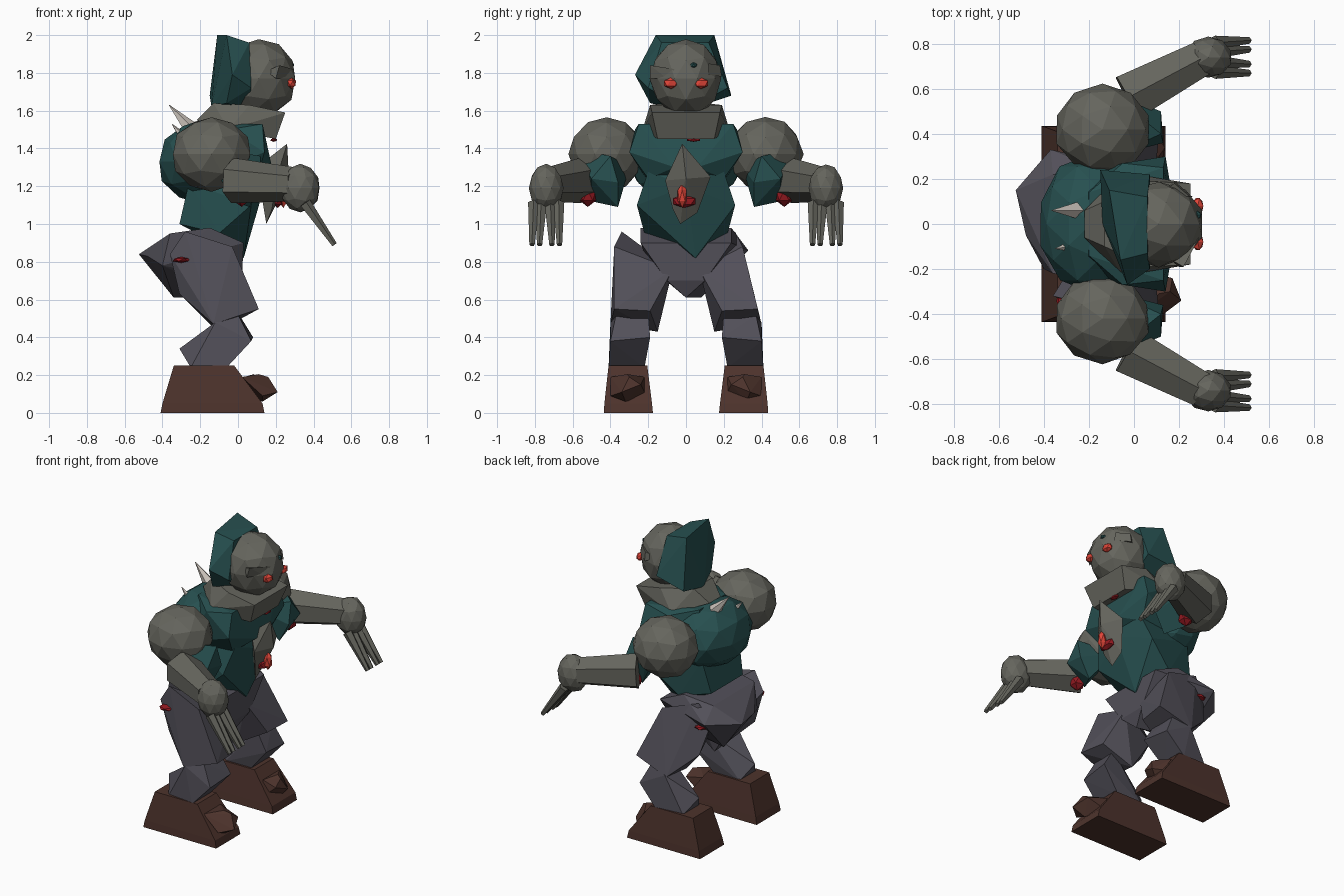
import bpy, bmesh, random
from mathutils import Vector

random.seed(4)

def material(name, r, g, b):
    m = bpy.data.materials.new(name)
    m.diffuse_color = (r, g, b, 1)
    return m

SKIN = material("skin", 0.13, 0.13, 0.11)
TEAL = material("teal_cloth", 0.02, 0.08, 0.08)
SLATE = material("slate_cloth", 0.085, 0.08, 0.1)
BROWN = material("brown_leather", 0.075, 0.033, 0.025)
RED = material("red", 0.75, 0.06, 0.04)
FLESH = material("dark_red", 0.3, 0.01, 0.015)
BONE = material("bone", 0.6, 0.55, 0.5)

def finish(name, bm, mat):
    bmesh.ops.recalc_face_normals(bm, faces=bm.faces)
    me = bpy.data.meshes.new(name)
    bm.to_mesh(me)
    bm.free()
    ob = bpy.data.objects.new(name, me)
    me.materials.append(mat)
    bpy.context.collection.objects.link(ob)
    return ob

def hull(name, pts, mat):
    """Faceted convex lump through the given points."""
    bm = bmesh.new()
    vs = [bm.verts.new(p) for p in pts]
    out = bmesh.ops.convex_hull(bm, input=vs)
    junk = {g for g in out["geom_interior"] + out["geom_unused"] if isinstance(g, bmesh.types.BMVert)}
    bmesh.ops.delete(bm, geom=list(junk), context='VERTS')
    return finish(name, bm, mat)

def ball(name, c, r, mat, sub=1, jitter=0.0):
    """Ellipsoid; jitter moves its points for a rough, chiselled look."""
    bm = bmesh.new()
    bmesh.ops.create_icosphere(bm, subdivisions=sub, radius=1)
    for v in bm.verts:
        v.co = v.co * (1 + random.uniform(-jitter, jitter))
        v.co = Vector(c) + Vector(a * b for a, b in zip(v.co, r))
    return finish(name, bm, mat)

def limb(name, a, b, ra, rb, mat, n=6):
    """Tapered n-sided bar from a to b."""
    a, b = Vector(a), Vector(b)
    d = b - a
    bm = bmesh.new()
    bmesh.ops.create_cone(bm, cap_ends=True, segments=n, radius1=ra, radius2=rb, depth=d.length)
    rot = d.to_track_quat('Z', 'Y')
    for v in bm.verts:
        v.co = (a + b) / 2 + rot @ v.co
    return finish(name, bm, mat)

def both(*pts):
    """Mirror points across y = 0."""
    return [(x, s * y, z) for x, y, z in pts for s in (-1, 1)]

# Head, lopsided hood and jaw collar
ball("head", (0.11, 0, 1.77), (0.2, 0.19, 0.21), SKIN, 2, 0.02)
hull("hood", [(-0.06, -0.16, 2), (-0.11, 0.15, 2), (-0.15, 0.24, 1.68), (-0.14, 0.0, 1.62),
              (-0.06, -0.19, 1.64), (-0.03, -0.27, 1.79), (0.06, 0.12, 1.96), (0.06, -0.13, 1.96),
              (0.07, 0.22, 1.72), (0.07, -0.2, 1.72), (0.05, 0, 1.6)], TEAL)
hull("jaw_collar", both((0.25, 0.18, 1.59), (0.2, 0.15, 1.45), (0.06, 0.19, 1.63), (-0.13, 0.1, 1.64),
                        (-0.22, 0.06, 1.55), (-0.05, 0.23, 1.5)), SKIN)
hull("brow_right", [(0.22, -0.19, 1.84), (0.29, -0.06, 1.82), (0.26, -0.1, 1.77),
                    (0.2, -0.19, 1.77), (0.15, -0.15, 1.81)], SKIN)
hull("brow_left", [(0.18, 0.18, 1.84), (0.25, 0.12, 1.85), (0.26, 0.12, 1.79), (0.18, 0.19, 1.78),
                   (0.12, 0.14, 1.8)], SKIN)
ball("forehead_stud", (0.28, 0.04, 1.84), (0.02, 0.02, 0.016), TEAL)
ball("mouth_wound", (0.19, 0.04, 1.445), (0.02, 0.04, 0.01), FLESH)
for s in (-1, 1):
    ball("eye", (0.283, s * 0.08, 1.745), (0.028, 0.042, 0.03), RED)

# Torso: rounded back, chest and tapering waist
ball("back_hump", (-0.19, 0, 1.33), (0.235, 0.31, 0.225), TEAL, 2, 0.02)
hull("chest", both((0.13, 0.25, 1.53), (0.14, 0.3, 1.38), (0.1, 0.2, 1.24), (-0.2, 0.14, 1.53),
                   (-0.05, 0.27, 1.5), (-0.25, 0.2, 1.22), (0.18, 0.06, 1.3)), TEAL)
hull("waist", both((-0.31, 0.17, 1.0), (0.07, 0.26, 1.1), (-0.26, 0.2, 1.22), (0.12, 0.2, 1.28),
                   (-0.1, 0.22, 0.95)) + [(0.03, 0.05, 0.82), (0.14, 0, 1.2)], TEAL)
hull("breast_plate", [(0.26, -0.02, 1.425), (0.2, 0.13, 1.25), (0.2, -0.11, 1.23), (0.15, -0.03, 1.0),
                      (0.15, 0.06, 1.06), (0.27, 0, 1.24), (0.1, 0, 1.3), (0.18, -0.07, 1.08)], SKIN)
ball("chest_gem", (0.24, -0.02, 1.15), (0.03, 0.028, 0.065), RED)
ball("chest_wound", (0.21, -0.01, 1.12), (0.03, 0.07, 0.035), FLESH)
limb("back_spike_large", (-0.23, 0.06, 1.48), (-0.365, 0.06, 1.63), 0.05, 0.002, BONE, 5)
limb("back_spike_small", (-0.29, -0.1, 1.46), (-0.35, -0.11, 1.53), 0.025, 0.001, BONE, 5)

# Trouser seat
hull("trouser_seat", both((0.03, 0.24, 0.9), (-0.15, 0.24, 0.98), (-0.36, 0.22, 0.95), (0.02, 0.1, 0.7),
                          (-0.4, 0.2, 0.78))
     + [(-0.02, 0, 0.61), (-0.525, 0.15, 0.84), (-0.48, -0.05, 0.83), (-0.34, 0.08, 0.61),
        (-0.37, 0.33, 0.86)], SLATE)

for s in (-1, 1):
    # Arm: shoulder, sleeve, raw elbow, forearm, fist and claws
    ball("shoulder", (-0.14, s * 0.42, 1.37), (0.212, 0.2, 0.198), SKIN, 2, 0.02)
    hull("sleeve", [(x, s * y, z) for x, y, z in (
        (0.12, 0.4, 1.36), (0.12, 0.5, 1.24), (0.06, 0.36, 1.09), (-0.02, 0.5, 1.12), (-0.1, 0.3, 1.3),
        (-0.1, 0.54, 1.25), (0.13, 0.36, 1.22), (-0.13, 0.6, 1.4))], TEAL)
    ball("elbow_wound", (0.02, s * 0.52, 1.15), (0.05, 0.05, 0.06), FLESH)
    limb("forearm", (-0.03, s * 0.56, 1.23), (0.3, s * 0.735, 1.21), 0.12, 0.09, SKIN)
    ball("fist", (0.33, s * 0.74, 1.19), (0.105, 0.092, 0.127), SKIN, 2, 0.02)
    for y, out in ((0.675, 0.67), (0.72, 0.71), (0.765, 0.775), (0.805, 0.815)):
        limb("claw", (0.355, s * y, 1.11), (0.51, s * out, 0.89), 0.032, 0.015, SKIN, 5)

    # Leg: thigh, wound and shin
    top = 0.38 if s < 0 else 0.3
    hull("thigh", [(x, s * y, z) for x, y, z in (
        (-0.28, top - 0.04, 0.96), (-0.03, top, 0.88), (-0.36, top - 0.06, 0.84), (-0.31, 0.3, 0.63),
        (0.11, 0.38, 0.55), (0.09, 0.19, 0.54), (-0.13, 0.4, 0.47), (-0.11, 0.15, 0.43),
        (0.01, 0.07, 0.76), (-0.25, 0.14, 0.65))], SLATE)
    ball("thigh_wound", (-0.3, s * (top - 0.04), 0.81), (0.05, 0.05, 0.016), FLESH)
    hull("shin", [(x, s * y, z) for x, y, z in (
        (0.0, 0.2, 0.53), (0.0, 0.37, 0.52), (0.08, 0.19, 0.4), (0.07, 0.4, 0.38), (-0.06, 0.22, 0.24),
        (-0.06, 0.41, 0.24), (-0.25, 0.22, 0.24), (-0.25, 0.39, 0.24), (-0.31, 0.3, 0.34),
        (-0.12, 0.4, 0.48))], SLATE)

    # Boot wedge with a rim near the sole, plus a lumpy toe (flatter on the left)
    bottom = [(x, s * y, 0) for x in (-0.41, 0.14) for y in (0.175, 0.435)]
    mid = [(x, s * y, 0.05) for x in (-0.4, 0.13) for y in (0.18, 0.432)]
    upper = [(x, s * y, 0.25) for x in (-0.34, -0.02) for y in (0.205, 0.41)]
    hull("boot", bottom + mid + upper, BROWN)
    r = 1 if s < 0 else 0.55
    hull("boot_toe", [(0.05 + (x - 0.05) * r, s * y, z) for x, y, z in (
        (0.21, 0.34, 0.11), (0.17, 0.24, 0.15), (0.11, 0.31, 0.205), (0.13, 0.4, 0.09), (0.13, 0.32, 0.06),
        (0.02, 0.4, 0.19), (0.02, 0.22, 0.19), (0.05, 0.21, 0.09), (0.16, 0.3, 0.19))], BROWN)
